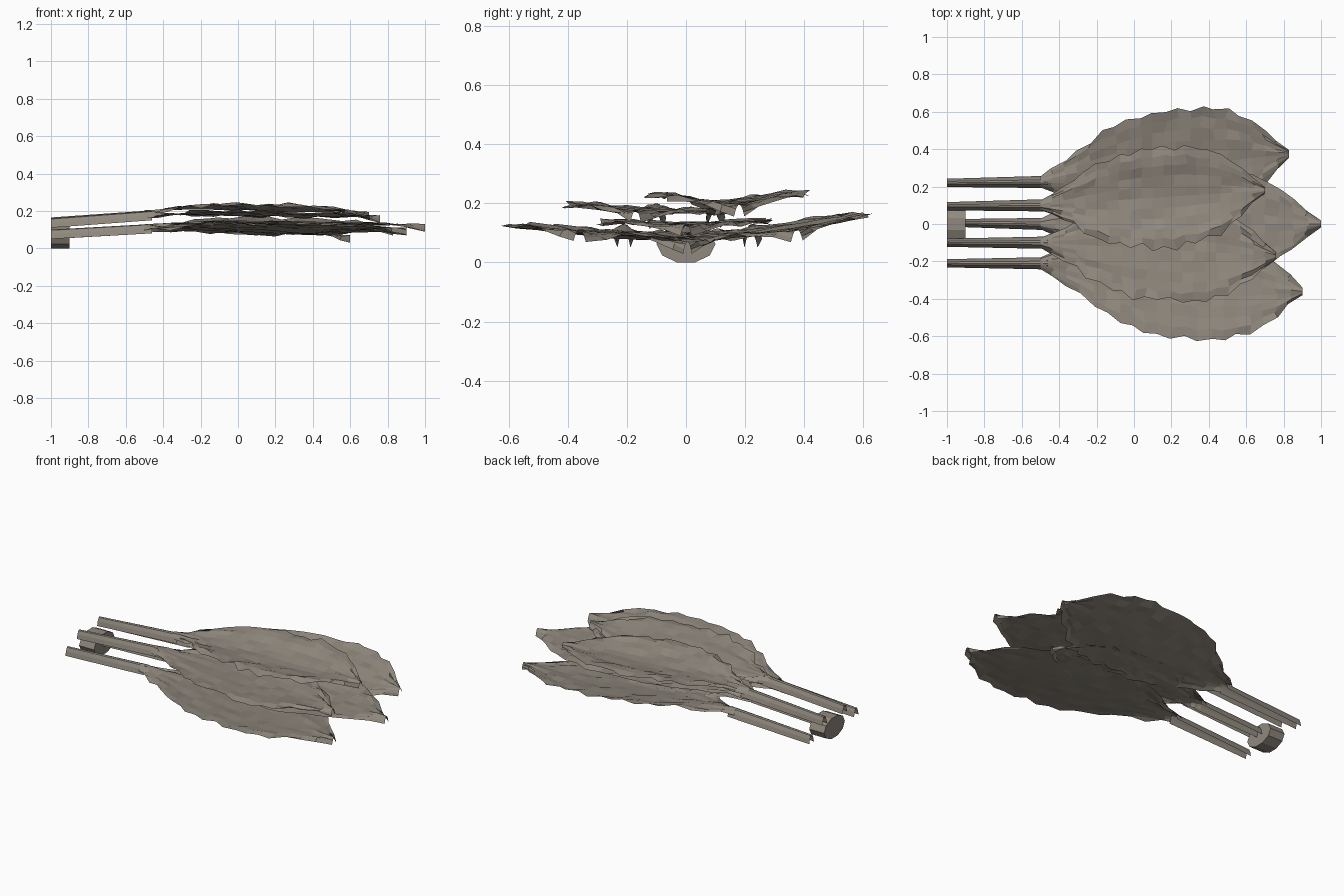
import bpy, bmesh, math, random

if "Cube" in bpy.data.objects:
    bpy.data.objects.remove(bpy.data.objects["Cube"], do_unlink=True)

random.seed(4)
ACROSS = 10

mat = bpy.data.materials.new("weathered grey brown")
colour = (0.28, 0.25, 0.21, 1)
mat.diffuse_color = colour
mat.use_nodes = True
mat.node_tree.nodes["Principled BSDF"].inputs["Base Color"].default_value = colour


def interp(table, t):
    for (a, va), (b, vb) in zip(table, table[1:]):
        if t <= b:
            return va + (vb - va) * (t - a) / (b - a)
    return table[-1][1]


def make_object(name, bm):
    bmesh.ops.recalc_face_normals(bm, faces=bm.faces)
    # sheets face upward
    if sum(f.normal.z * f.calc_area() for f in bm.faces) < -1e-4:
        bmesh.ops.reverse_faces(bm, faces=bm.faces)
    mesh = bpy.data.meshes.new(name)
    bm.to_mesh(mesh)
    bm.free()
    mesh.materials.append(mat)
    obj = bpy.data.objects.new(name, mesh)
    bpy.context.collection.objects.link(obj)


def loft(name, rows):
    """Skin a sheet over equally long rows of points."""
    bm = bmesh.new()
    grid = [[bm.verts.new(p) for p in row] for row in rows]
    for r0, r1 in zip(grid, grid[1:]):
        for i in range(len(r0) - 1):
            bm.faces.new((r0[i], r1[i], r1[i + 1], r0[i + 1]))
    make_object(name, bm)


# Half-width of a leaf along its length, as a share of the widest point
OUTLINE = [(0, .09), (.08, .28), (.15, .45), (.21, .65), (.3, .83), (.4, .95), (.53, 1),
           (.64, 1), (.79, .82), (.9, .47), (.96, .2), (1, .06)]


def leaf(name, base_y, tip, half, z_base, z_mid, z_tip, roll, cup, steps=20):
    tip_x, tip_y = tip
    rows = []
    for k in range(steps + 1):
        t = k / steps
        share = interp(OUTLINE, t)
        x = -0.5 + (tip_x + 0.5) * t
        y = base_y + (tip_y - base_y) * t
        z = interp([(0, z_base), (.1, z_base + (z_mid - z_base) * .6),
                    (.32, z_mid), (.6, z_mid - .01), (1, z_tip)], t)
        inside = 0 < k < steps
        row = []
        for i in range(ACROSS + 1):
            s = 2 * i / ACROSS - 1
            edge = s * s
            # toothed rim
            tooth = (k + (s > 0)) % 2
            ragged = (random.uniform(0, .022) + .022 * tooth) * share * inside
            w = half * share - ragged * edge
            # low midrib, raised lobes, rim curling down towards both ends
            dz = roll * w * s + cup * share * (1.9 * edge - 1.2 * edge * edge)
            dz -= .05 * edge * (1 - share) ** 3
            dz += random.uniform(-1, 1) * (.005 + .007 * edge) * inside
            dx = random.uniform(-.012, .012) * inside
            row.append((x + dx, y + w * s, z + dz))
        rows.append(row)
    loft(name, rows)


def stem(name, y0, y1, z0, z1, x0=-1.0):
    """Tapering upside-down gutter."""
    rows = []
    for k in range(4):
        t = k / 3
        half = .022 + .011 * t
        rows.append([(x0 + (-.46 - x0) * t, y0 + (y1 - y0) * t + half * s,
                      z0 + (z1 - z0) * t - .05 * abs(s) ** 2.5)
                     for s in (-1, -.75, -.35, 0, .35, .75, 1)])
    loft(name, rows)


# Lower layer: three spread leaves and a shorter one beneath them
leaf("lower_left_leaf", .225, (.83, .375), .33, .13, .112, .112, .145, .016)
leaf("lower_right_leaf", -.21, (.90, -.36), .345, .13, .097, .112, -.085, .012)
leaf("lower_middle_leaf", 0, (1.0, .0), .31, .13, .135, .13, 0, .012)
leaf("bottom_leaf", 0, (.60, .005), .24, .125, .092, .07, 0, .02)
# Upper layer: two leaves, the left one overlapping the right
leaf("upper_right_leaf", -.10, (.76, -.17), .295, .20, .18, .177, -.05, .014)
leaf("upper_left_leaf", .10, (.70, .18), .29, .205, .208, .195, .025, .045)

# Hollow stems
stem("lower_left_stem", .22, .225, .10, .13)
stem("lower_right_stem", -.21, -.21, .10, .13)
stem("lower_middle_stem", .005, 0, .105, .13, -.9)
stem("upper_left_stem", .095, .10, .165, .203)
stem("upper_right_stem", -.10, -.10, .16, .20)

# Faceted plug at the root of the fan
bm = bmesh.new()
ends = []
for x in (-1.0, -.9):
    ring = []
    for i in range(10):
        a = math.tau * (i + .5) / 10
        ring.append(bm.verts.new((x, .1 * math.sin(a), .062 - .065 * math.cos(a))))
    bm.faces.new(ring)
    ends.append(ring)
for i in range(10):
    j = (i + 1) % 10
    bm.faces.new((ends[0][i], ends[0][j], ends[1][j], ends[1][i]))
make_object("root_plug", bm)
